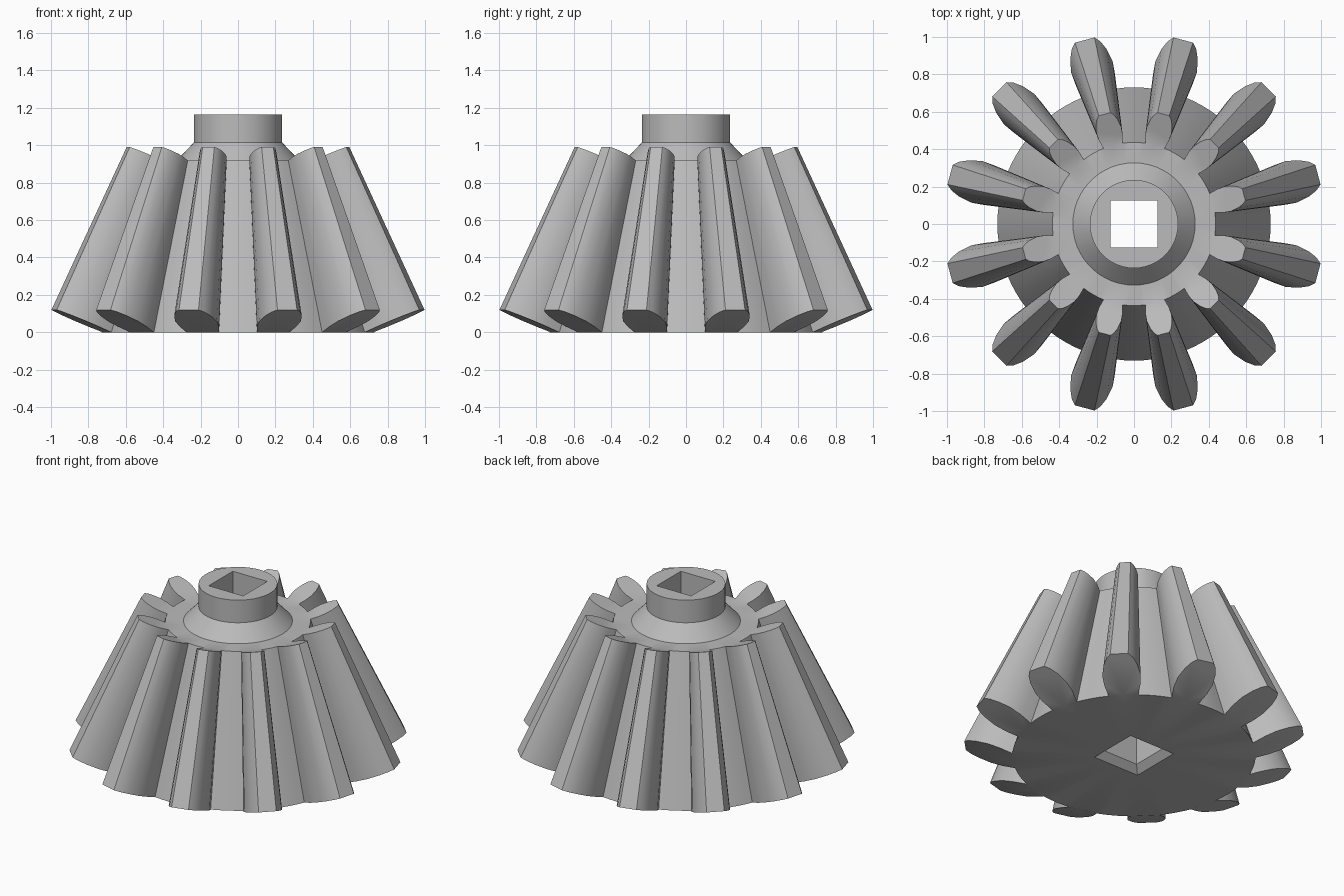
import bpy, bmesh
from math import sin, cos, pi, radians, degrees, atan2
from mathutils import Vector

cube = bpy.data.objects.get("Cube")
if cube:
    bpy.data.objects.remove(cube, do_unlink=True)

TEETH = 12
STEP = 2 * pi / TEETH
APEX = 2.28          # height where all tooth lines converge
SHRINK = 0.597       # size of the small end relative to the large end
SLOPE = 0.41         # tilt of the tooth end faces
ROOT_X, ROOT_T = 0.725, 0.089

# Half tooth outline at the large end: (distance from axis, half width)
FLANK = [(ROOT_X, ROOT_T), (0.80, 0.109), (0.87, 0.115),
         (0.94, 0.101), (0.99, 0.079), (1.018, 0.054)]
OUTLINE = [(x, -t) for x, t in FLANK] + [(x, t) for x, t in reversed(FLANK)]

bm = bmesh.new()


def tooth_ends(angle):
    """Vertices of one tooth outline at the large and the small end."""
    low, high = [], []
    for x, t in OUTLINE:
        p = Vector((x * cos(angle) - t * sin(angle),
                    x * sin(angle) + t * cos(angle), (x - ROOT_X) * SLOPE))
        low.append(bm.verts.new(p))
        high.append(bm.verts.new(shrunk(p)))
    return low, high


def shrunk(p):
    return Vector((p.x * SHRINK, p.y * SHRINK, APEX - (APEX - p.z) * SHRINK))


def pair(radius, angle):
    p = Vector((radius * cos(angle), radius * sin(angle), 0))
    return bm.verts.new(p), bm.verts.new(shrunk(p))


def bridge(a, b, closed=True):
    n = len(a)
    for i in range(n if closed else n - 1):
        j = (i + 1) % n
        bm.faces.new((a[i], a[j], b[j], b[i]))


def circle(radius, z):
    return [bm.verts.new((radius * cos(a), radius * sin(a), z)) for a in angles]


def square(half, z):
    loop = []
    for a in angles:
        k = half / max(abs(cos(a)), abs(sin(a)))
        loop.append(bm.verts.new((k * cos(a), k * sin(a), z)))
    return loop


# Teeth and the conical valleys between them
low_root, high_root = [], []
low_skin, high_skin = [], []
root_angle = atan2(ROOT_T, ROOT_X)
root_radius = Vector((ROOT_X, ROOT_T)).length
for k in range(TEETH):
    centre = (k + 0.5) * STEP
    low, high = tooth_ends(centre)
    low_mid, high_mid = pair(ROOT_X, centre)
    bm.faces.new(low + [low_mid])
    bm.faces.new(high + [high_mid])
    low_root += [low[0], low_mid, low[-1]]
    high_root += [high[0], high_mid, high[-1]]
    low_skin += low
    high_skin += high
    for i in range(1, 4):
        a = centre + root_angle + (STEP - 2 * root_angle) * i / 4
        lo, hi = pair(root_radius, a)
        low_root.append(lo)
        high_root.append(hi)
        low_skin.append(lo)
        high_skin.append(hi)
bridge(low_skin, high_skin)
angles = [atan2(v.co.y, v.co.x) for v in low_root]

# Top shoulder, chamfer, collar, square bore and flared underside
top = APEX * (1 - SHRINK)
loops = [high_root, circle(0.327, top), circle(0.236, 1.015),
         circle(0.236, 1.165), square(0.126, 1.165),
         square(0.126, 0.042), square(0.168, 0), low_root]
for a, b in zip(loops, loops[1:]):
    bridge(a, b)

bmesh.ops.recalc_face_normals(bm, faces=bm.faces)
mesh = bpy.data.meshes.new("bevel_gear")
bm.to_mesh(mesh)
bm.free()
gear = bpy.data.objects.new("bevel_gear", mesh)
bpy.context.collection.objects.link(gear)

# Plain grey metal
grey = bpy.data.materials.new("plain_grey")
grey.use_nodes = True
colour = (0.5, 0.5, 0.5, 1)
grey.diffuse_color = colour
grey.node_tree.nodes["Principled BSDF"].inputs["Base Color"].default_value = colour
mesh.materials.append(grey)

bpy.ops.object.select_all(action='DESELECT')
gear.select_set(True)
bpy.context.view_layer.objects.active = gear
bpy.ops.object.shade_smooth_by_angle(angle=radians(25))
